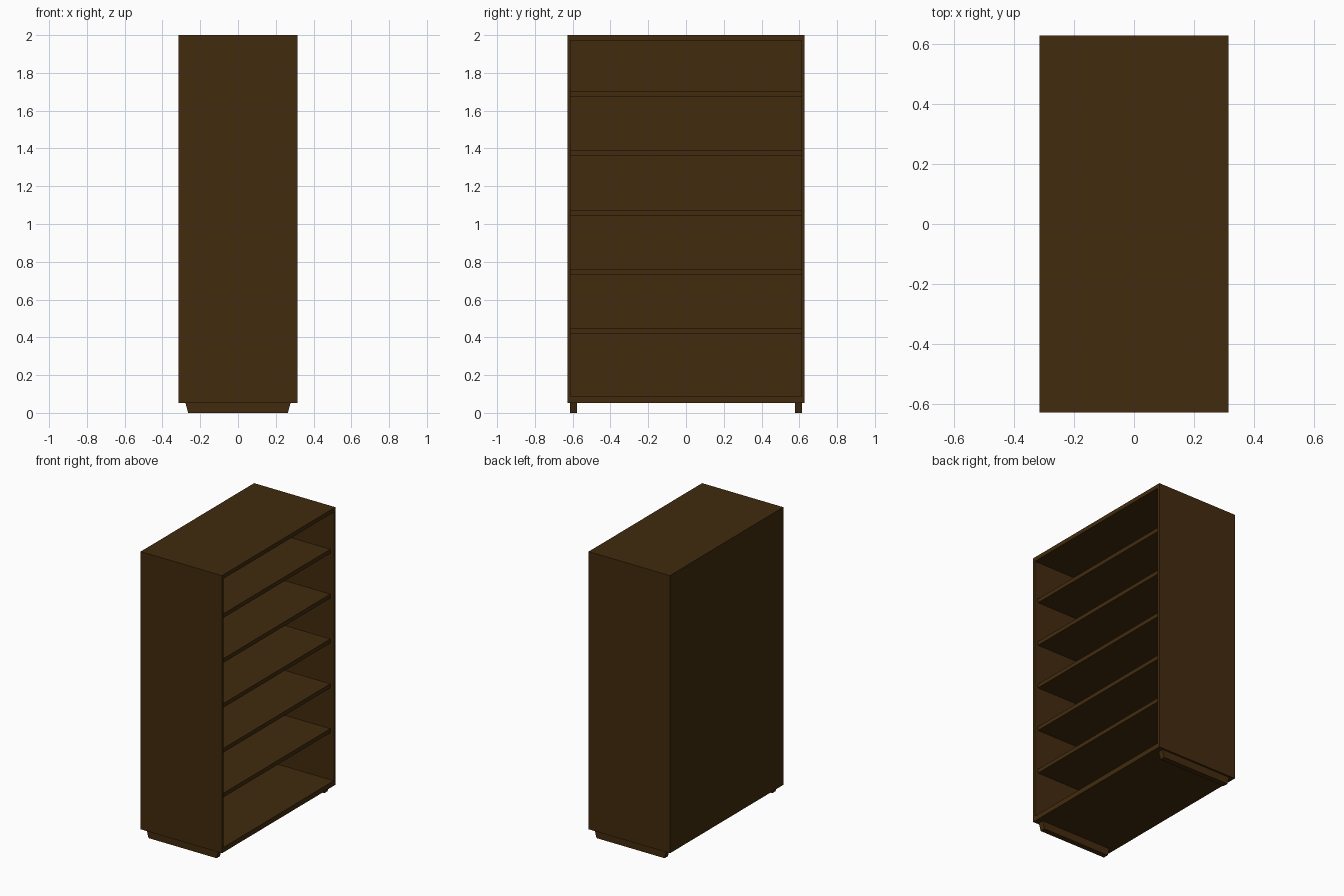
import bpy
import bmesh

cube = bpy.data.objects.get("Cube")
if cube:
    bpy.data.objects.remove(cube, do_unlink=True)

# Dark wood
wood = bpy.data.materials.new("dark_brown_wood")
wood.use_nodes = True
COLOR = (0.054, 0.024, 0.0044, 1)
wood.diffuse_color = COLOR
wood.node_tree.nodes["Principled BSDF"].inputs["Base Color"].default_value = COLOR


def box(name, x, y, z, taper=0.0):
    """Box spanning three ranges; taper shortens the underside along x."""
    bm = bmesh.new()
    bmesh.ops.create_cube(bm, size=1)
    for v in bm.verts:
        low = v.co.z < 0
        side = 1 if v.co.x > 0 else -1
        v.co = [r[0] if c < 0 else r[1] for c, r in zip(v.co, (x, y, z))]
        if low:
            v.co.x -= side * taper
    mesh = bpy.data.meshes.new(name)
    bm.to_mesh(mesh)
    bm.free()
    mesh.materials.append(wood)
    obj = bpy.data.objects.new(name, mesh)
    bpy.context.collection.objects.link(obj)


HALF_X, HALF_Y = 0.315, 0.628
BASE, TOP = 0.053, 2.0
WALL, BOARD = 0.017, 0.029
INNER = HALF_Y - WALL
span_y = (-INNER, INNER)

# Carcass: side walls, top, bottom, back
for name, side in (("front_side_panel", -1), ("rear_side_panel", 1)):
    box(name, (-HALF_X, HALF_X), sorted((side * INNER, side * HALF_Y)), (BASE, TOP))
box("top_panel", (-HALF_X, HALF_X), span_y, (TOP - BOARD, TOP))
box("bottom_panel", (-HALF_X, HALF_X), span_y, (BASE, BASE + 0.035))
box("back_panel", (-HALF_X, -HALF_X + WALL), span_y, (BASE + 0.035, TOP - BOARD))

# Shelves, set slightly behind the open edge
for i in range(5):
    z = 0.417 + i * 0.3145
    box(f"shelf_{i + 1}", (-HALF_X + WALL, HALF_X - 0.027), span_y, (z, z + BOARD))

# Tapered runner feet
for name, side in (("front_foot", -1), ("rear_foot", 1)):
    box(name, (-0.278, 0.278), sorted((side * 0.577, side * 0.615)), (0, BASE), 0.014)
